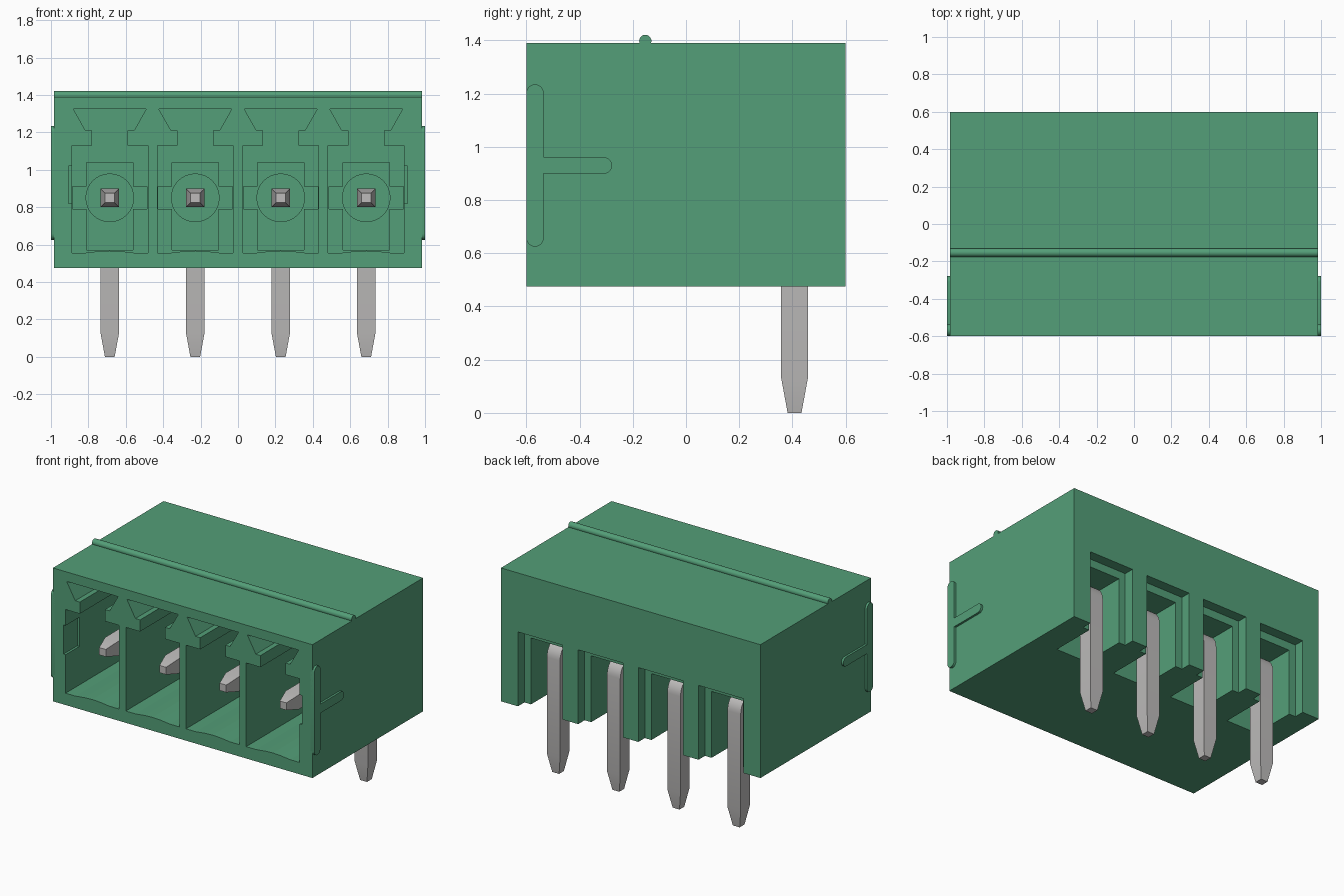
import bpy, bmesh, math
from mathutils import Vector

cube = bpy.data.objects.get("Cube")
if cube:
    bpy.data.objects.remove(cube, do_unlink=True)


def material(name, rgb, rough):
    m = bpy.data.materials.new(name)
    m.use_nodes = True
    m.diffuse_color = (*rgb, 1)
    bsdf = next(n for n in m.node_tree.nodes if n.type == 'BSDF_PRINCIPLED')
    bsdf.inputs["Base Color"].default_value = (*rgb, 1)
    bsdf.inputs["Roughness"].default_value = rough
    return m


GREEN = material("green plastic", (0.088, 0.345, 0.188), 0.6)
METAL = material("tinned metal", (0.51, 0.50, 0.495), 0.4)


def finish(name, bm, mat):
    bmesh.ops.recalc_face_normals(bm, faces=bm.faces)
    me = bpy.data.meshes.new(name)
    bm.to_mesh(me)
    bm.free()
    me.materials.append(mat)
    ob = bpy.data.objects.new(name, me)
    bpy.context.collection.objects.link(ob)
    return ob


def prism(name, pts, lo, hi, axis='Y', mat=GREEN):
    """Extrude an (x, z) outline along y, or a (y, z) outline along x."""
    place = (lambda p, d: (p[0], d, p[1])) if axis == 'Y' else (lambda p, d: (d, p[0], p[1]))
    bm = bmesh.new()
    a = [bm.verts.new(place(p, lo)) for p in pts]
    b = [bm.verts.new(place(p, hi)) for p in pts]
    bm.faces.new(a)
    bm.faces.new(b)
    for i in range(len(pts)):
        j = (i + 1) % len(pts)
        bm.faces.new((a[i], a[j], b[j], b[i]))
    return finish(name, bm, mat)


def rect(x0, x1, z0, z1):
    return [(x0, z0), (x1, z0), (x1, z1), (x0, z1)]


def circle(u, v, r, n=32):
    return [(u + r * math.cos(2 * math.pi * i / n), v + r * math.sin(2 * math.pi * i / n))
            for i in range(n)]


def stadium(p, q, r, n=10):
    """Rounded bar outline from p to q."""
    p, q = Vector(p), Vector(q)
    a0 = math.atan2(q.y - p.y, q.x - p.x)
    pts = []
    for c, start in ((q, a0 - math.pi / 2), (p, a0 + math.pi / 2)):
        for i in range(n + 1):
            a = start + math.pi * i / n
            pts.append((c.x + r * math.cos(a), c.y + r * math.sin(a)))
    return pts


def mirrored(half, cx):
    """Close a right-hand (x, z) half outline about x = cx."""
    return [(cx + x, z) for x, z in half] + [(cx - x, z) for x, z in reversed(half) if x > 0]


def smooth(ob):
    bpy.ops.object.select_all(action='DESELECT')
    ob.select_set(True)
    bpy.context.view_layer.objects.active = ob
    bpy.ops.object.shade_smooth_by_angle(angle=math.radians(30))


def make_pin(name, cx):
    """Bent square pin: tapered front tip, round bend, tapered solder tail."""
    y_tail, z_pin, r = 0.408, 0.85, 0.06
    rings = [(-0.49, z_pin, 0, 0.025), (-0.39, z_pin, 0, 0.05)]
    for i in range(9):
        a = math.pi / 2 * i / 8
        rings.append((y_tail - r + r * math.sin(a), z_pin - r + r * math.cos(a), a, 0.05))
    rings += [(y_tail, 0.13, math.pi / 2, 0.05), (y_tail, 0, math.pi / 2, 0.026)]
    bm = bmesh.new()
    loops = []
    for y, z, a, h in rings:
        ny, nz = math.sin(a), math.cos(a)
        loops.append([bm.verts.new((cx + sx * h, y + ny * s * h, z + nz * s * h))
                      for sx, s in ((-1, -1), (1, -1), (1, 1), (-1, 1))])
    for p, q in zip(loops, loops[1:]):
        for i in range(4):
            j = (i + 1) % 4
            bm.faces.new((p[i], p[j], q[j], q[i]))
    bm.faces.new(loops[0])
    bm.faces.new(loops[-1])
    smooth(finish(name, bm, METAL))


# Housing block
housing = prism("housing", rect(-0.985, 0.985, 0.475, 1.39), -0.6, 0.6)

CENTRES = [(-1.5 + i) * 0.457 for i in range(4)]

# Front plug opening with dovetail key, slightly bowed floor
OPENING = [(0, 0.567), (0.06, 0.564), (0.13, 0.556), (0.203, 0.556), (0.203, 1.13),
           (0.095, 1.13), (0.095, 1.21), (0.13, 1.21), (0.195, 1.325)]
# Stepped recess in the back wall of each opening
RECESS = [(0.125, 0.57), (0.125, 0.79), (0.2, 0.79), (0.2, 0.91), (0.125, 0.91), (0.125, 1.04)]

cutters = []
for cx in CENTRES:
    cutters += [
        prism("opening_cutter", mirrored(OPENING, cx), -0.7, 0.1),
        prism("recess_cutter", mirrored(RECESS, cx), 0.0, 0.16),
        # Rear slot for the pin tail, with a wider shallow step
        prism("rear_slot_cutter", rect(cx - 0.12, cx + 0.12, 0.3, 0.93), 0.22, 0.7),
        prism("rear_step_cutter", rect(cx - 0.17, cx + 0.17, 0.3, 0.985), 0.53, 0.7),
    ]
# Latch notches in the two end walls
for s in (-1, 1):
    x0, x1 = sorted((s * 0.85, s * 0.905))
    cutters.append(prism("latch_notch_cutter", rect(x0, x1, 0.82, 1.02), -0.7, -0.45))

bpy.context.view_layer.objects.active = housing
for c in cutters:
    c.hide_render = True
    mod = housing.modifiers.new("cut", 'BOOLEAN')
    mod.operation = 'DIFFERENCE'
    mod.solver = 'EXACT'
    mod.object = c
    bpy.ops.object.modifier_apply(modifier=mod.name)
for c in cutters:
    bpy.data.objects.remove(c, do_unlink=True)

# Pins and the round bosses that hold them
for i, cx in enumerate(CENTRES, 1):
    make_pin(f"pin_{i}", cx)
    smooth(prism(f"pin_boss_{i}", circle(cx, 0.85, 0.13), 0.08, 0.18))

# Rounded ridge along the top
smooth(prism("top_ridge", circle(-0.153, 1.398, 0.023, 24), -0.985, 0.985, 'X'))

# T-shaped ribs on both sides
for side, s in (("left", 1), ("right", -1)):
    lo, hi = sorted((s * 0.97, s * 1.0))
    smooth(prism(f"{side}_upright_rib", stadium((-0.5675, 0.6575), (-0.5675, 1.2025), 0.0325),
                 lo, hi, 'X'))
    lo, hi = sorted((s * 0.97, s * 0.9995))
    smooth(prism(f"{side}_guide_rib", stadium((-0.55, 0.93), (-0.309, 0.93), 0.031), lo, hi, 'X'))
